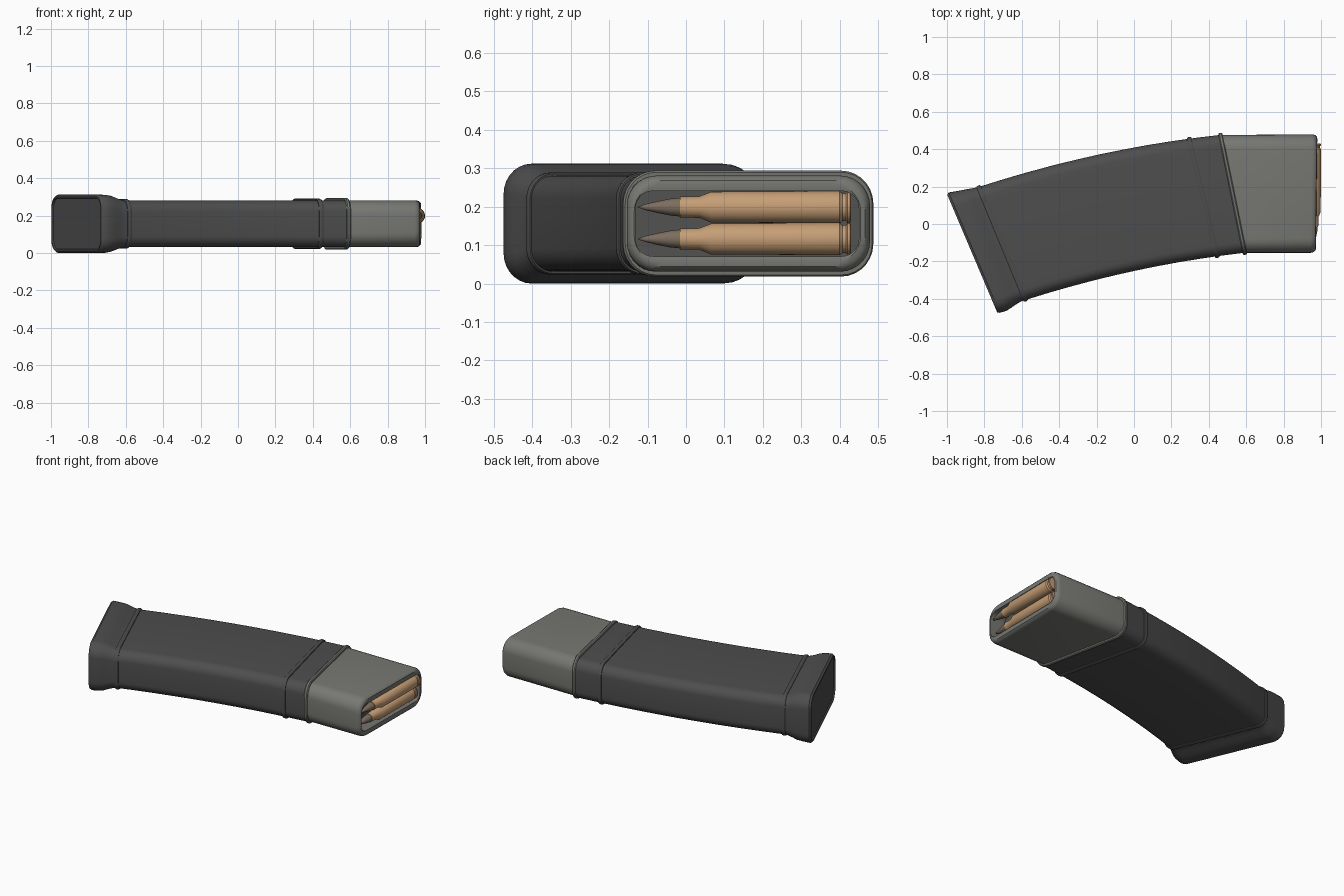
import bpy, bmesh, math
from mathutils import Vector

if "Cube" in bpy.data.objects:
    bpy.data.objects.remove(bpy.data.objects["Cube"])

ZC = 0.156  # mid height of the lying magazine


def material(name, rgb):
    m = bpy.data.materials.new(name)
    m.diffuse_color = (*rgb, 1)
    m.use_nodes = True
    m.node_tree.nodes["Principled BSDF"].inputs["Base Color"].default_value = m.diffuse_color
    return m


polymer = material("dark polymer", (0.075, 0.075, 0.075))
steel = material("grey steel", (0.185, 0.185, 0.17))
dark = material("follower grey", (0.085, 0.085, 0.083))
brass = material("brass", (0.56, 0.34, 0.18))
bullet_mat = material("bullet bronze", (0.20, 0.155, 0.115))


def finish(name, bm, *mats):
    bmesh.ops.recalc_face_normals(bm, faces=bm.faces)
    me = bpy.data.meshes.new(name)
    bm.to_mesh(me)
    bm.free()
    ob = bpy.data.objects.new(name, me)
    bpy.context.collection.objects.link(ob)
    for m in mats:
        me.materials.append(m)
    bpy.ops.object.select_all(action='DESELECT')
    ob.select_set(True)
    bpy.context.view_layer.objects.active = ob
    bpy.ops.object.shade_smooth_by_angle(angle=math.radians(32))
    return ob


def section(a, b, h, r, grow=0.0, shift=0.0, seg=7):
    """Rounded rectangle spanning a to b in plan, with half thickness h."""
    a, b = Vector((*a, 0)), Vector((*b, 0))
    u = (a - b).normalized()
    n = Vector((u.y, -u.x, 0))
    c = (a + b) / 2 + n * shift
    L, h, r = (a - b).length / 2 + grow, h + grow, r + grow
    pts = []
    for k, (su, sz) in enumerate(((1, 1), (-1, 1), (-1, -1), (1, -1))):
        for i in range(seg + 1):
            t = math.pi / 2 * (k + i / seg)
            p = c + u * (su * (L - r) + r * math.cos(t))
            p.z = ZC + sz * (h - r) + r * math.sin(t)
            pts.append(p)
    return pts


def loft(name, sections, *mats, end_index=0):
    bm = bmesh.new()
    rings = [[bm.verts.new(p) for p in s] for s in sections]
    n = len(rings[0])
    for r0, r1 in zip(rings, rings[1:]):
        for i in range(n):
            bm.faces.new((r0[i], r0[(i + 1) % n], r1[(i + 1) % n], r1[i]))
    bm.faces.new(rings[0])
    bm.faces.new(rings[-1]).material_index = end_index
    return finish(name, bm, *mats)


def curve(p, t):
    """Quadratic through three plan points at t = 0, 0.5, 1."""
    w = (2 * (t - .5) * (t - 1), -4 * t * (t - 1), 2 * t * (t - .5))
    return tuple(sum(wi * q[k] for wi, q in zip(w, p)) for k in (0, 1))


# curved body
back_edge = ((-0.83, 0.198), (-0.185, 0.372), (0.46, 0.476))
front_edge = ((-0.58, -0.406), (0.005, -0.25), (0.59, -0.154))
loft("curved_body", [section(curve(back_edge, i / 10), curve(front_edge, i / 10), 0.125, 0.06)
                     for i in range(11)], polymer)

# flared base with a recessed end panel
end = ((-1.0, 0.16), (-0.73, -0.476), 0.152, 0.075)
loft("flared_base", [
    section(*end, grow=-0.016, shift=0.008),
    section(*end, grow=-0.013),
    section(*end, grow=-0.004),
    section(*end, grow=0.004, shift=0.012),
    section((-0.935, 0.178), (-0.682, -0.464), 0.155, 0.08),
    section((-0.905, 0.184), (-0.655, -0.447), 0.150, 0.075),
    section((-0.875, 0.189), (-0.625, -0.426), 0.137, 0.068),
    section((-0.85, 0.194), (-0.60, -0.412), 0.128, 0.062),
    section((-0.83, 0.198), (-0.58, -0.406), 0.125, 0.06)], polymer)


# raised bands around the body
def band(name, a, b, h, r, height, width, mat):
    w = width / 2
    loft(name, [section(a, b, h, r, g, s) for g, s in (
        (-0.01, -w), (height * .6, -w), (height, -w * .5),
        (height, w * .5), (height * .6, w), (-0.01, w))], mat)


band("base_band", (-0.83, 0.198), (-0.58, -0.406), 0.125, 0.06, 0.008, 0.024, polymer)
band("upper_band", (0.295, 0.456), (0.445, -0.172), 0.125, 0.06, 0.009, 0.024, polymer)
band("steel_collar", (0.463, 0.476), (0.592, -0.154), 0.127, 0.075, 0.011, 0.022, steel)

# steel mouth with hollow top and feed lips
loft("steel_mouth", [
    section((0.46, 0.476), (0.59, -0.154), 0.125, 0.075),
    section((0.955, 0.479), (0.945, -0.154), 0.125, 0.078),
    section((0.969, 0.475), (0.961, -0.150), 0.121, 0.078),
    section((0.978, 0.466), (0.970, -0.142), 0.112, 0.075),
    section((0.980, 0.455), (0.972, -0.135), 0.100, 0.068),
    section((0.977, 0.450), (0.970, -0.131), 0.085, 0.045),
    section((0.870, 0.450), (0.870, -0.131), 0.085, 0.045)], steel, dark, end_index=1)


# cartridges turned about their long axis
def lathe(name, profile, x, z, mat, n=32):
    bm = bmesh.new()
    vs = [bm.verts.new((x + r, y, z)) for y, r in profile]
    es = [bm.edges.new(e) for e in zip(vs, vs[1:])]
    bmesh.ops.spin(bm, geom=vs + es, cent=(x, 0, z), axis=(0, 1, 0),
                   angle=math.tau, steps=n, use_duplicate=False)
    bmesh.ops.remove_doubles(bm, verts=bm.verts, dist=1e-5)
    return finish(name, bm, mat)


case = ((0.43, 0), (0.43, 0.038), (0.427, 0.041), (0.42, 0.041), (0.417, 0.036),
        (0.408, 0.036), (0.40, 0.042), (0.065, 0.040), (0.035, 0.028),
        (-0.015, 0.027), (-0.015, 0))
tip = ((-0.01, 0), (-0.01, 0.025), (-0.04, 0.022), (-0.075, 0.015), (-0.105, 0.008), (-0.127, 0))
for label, x, z in (("upper", 0.958, 0.199), ("lower", 0.938, 0.116)):
    lathe(label + "_case", case, x, z, brass)
    lathe(label + "_bullet", tip, x, z, bullet_mat)
